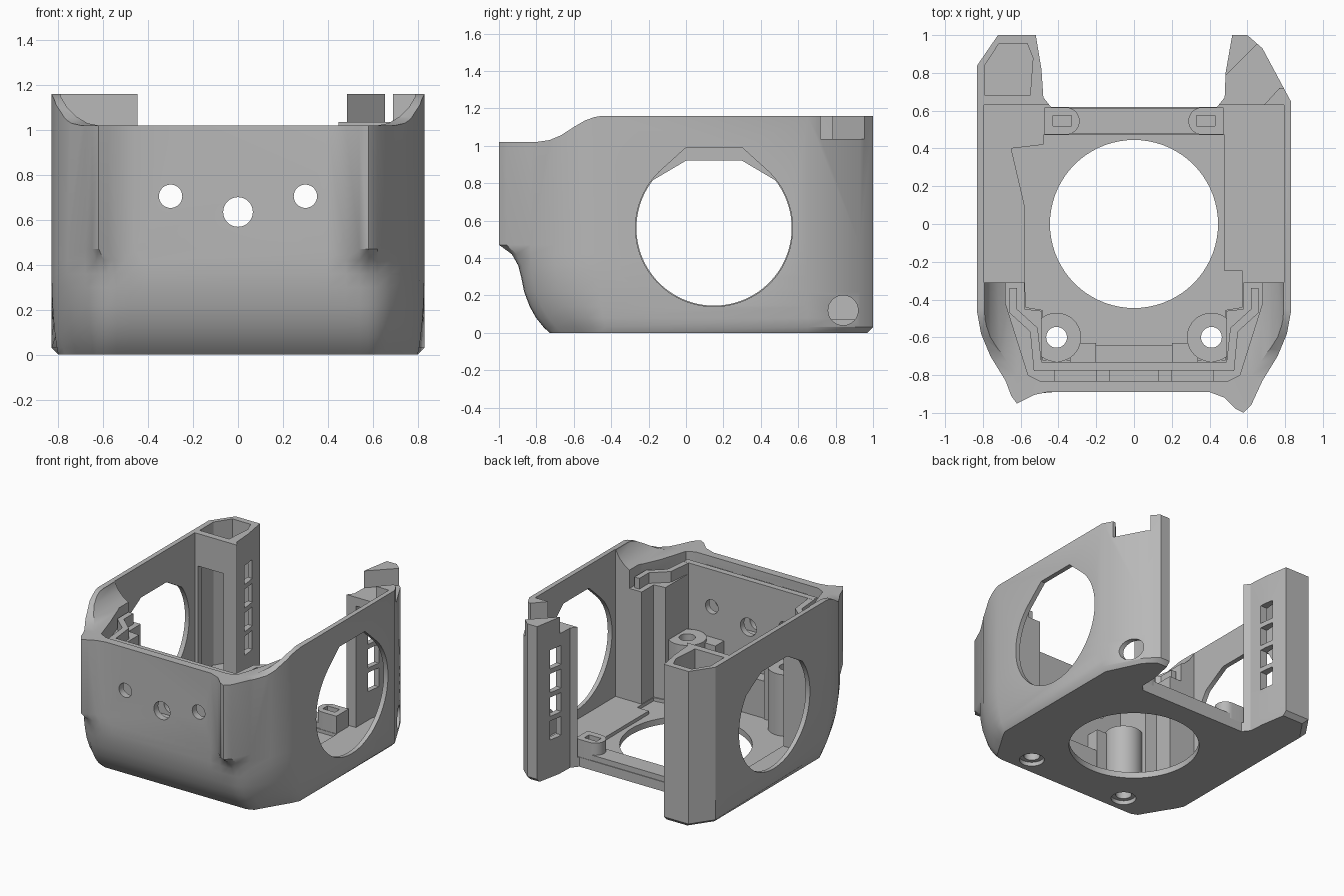
import bpy, bmesh, math

cube = bpy.data.objects.get("Cube")
if cube:
    bpy.data.objects.remove(cube, do_unlink=True)

grey = bpy.data.materials.new("plain_grey")
grey.use_nodes = True
GREY = (0.48, 0.48, 0.48, 1)
grey.diffuse_color = GREY
grey.node_tree.nodes["Principled BSDF"].inputs["Base Color"].default_value = GREY


def loft(name, rings):
    """Closed solid through rings of equal point count."""
    bm = bmesh.new()
    loops = [[bm.verts.new(p) for p in ring] for ring in rings]
    n = len(loops[0])
    for a, b in zip(loops, loops[1:]):
        for i in range(n):
            j = (i + 1) % n
            bm.faces.new((a[i], a[j], b[j], b[i]))
    bm.faces.new(loops[0][::-1])
    bm.faces.new(loops[-1])
    bmesh.ops.recalc_face_normals(bm, faces=bm.faces[:])
    mesh = bpy.data.meshes.new(name)
    bm.to_mesh(mesh)
    bm.free()
    mesh.materials.append(grey)
    ob = bpy.data.objects.new(name, mesh)
    bpy.context.collection.objects.link(ob)
    return ob


def prism(name, pts, axis, lo, hi):
    place = {"x": lambda a, b, h: (h, a, b),
             "y": lambda a, b, h: (a, h, b),
             "z": lambda a, b, h: (a, b, h)}[axis]
    return loft(name, [[place(a, b, h) for a, b in pts] for h in (lo, hi)])


def rect(a0, a1, b0, b1):
    return [(a0, b0), (a1, b0), (a1, b1), (a0, b1)]


def circle(a, b, r, n=48, start=0, sweep=360):
    m = n if sweep == 360 else n + 1
    return [(a + r * math.cos(math.radians(start + sweep * i / n)),
             b + r * math.sin(math.radians(start + sweep * i / n))) for i in range(m)]


def flip(pts):
    return [(-x, y) for x, y in pts]


def mirrored(half):
    return half + flip(half)[::-1]


def cut(target, pts, axis, lo, hi):
    cutter = prism("cutter", pts, axis, lo, hi)
    cutter.hide_render = True
    mod = target.modifiers.new("cut", "BOOLEAN")
    mod.operation = "DIFFERENCE"
    mod.solver = "EXACT"
    mod.object = cutter
    bpy.context.view_layer.objects.active = target
    bpy.ops.object.modifier_apply(modifier=mod.name)
    bpy.data.objects.remove(cutter, do_unlink=True)


def mix(a, b, t):
    return [(p[0] + (q[0] - p[0]) * t, p[1] + (q[1] - p[1]) * t) for p, q in zip(a, b)]


# Front corner outlines: with ridge, without ridge, and at the base
SIDE = [(.68, -.83), (.76, -.7), (.81, -.58), (.83, -.47)]
LEFT_RIDGE = [(.4, -.89), (.48, -.92), (.54, -.98), (.58, -1), (.62, -.96)] + SIDE
RIGHT_RIDGE = [(.46, -.89), (.53, -.905), (.58, -.93), (.62, -.95), (.65, -.91)] + SIDE
PLAIN = [(.4, -.89), (.48, -.89), (.54, -.89), (.58, -.885), (.62, -.87)] + SIDE
BASE = [(.4, -.73), (.48, -.73), (.54, -.73), (.58, -.73), (.63, -.71),
        (.66, -.66), (.72, -.56), (.77, -.48), (.8, -.42)]
# Rear outlines of the two posts
LEFT_REAR = [(.83, .65), (.68, .93), (.6, 1), (.52, 1), (.485, .8), (.48, .67), (.44, .62)]
RIGHT_REAR = [(.83, .84), (.72, 1), (.6, 1), (.52, 1), (.49, .82), (.48, .67), (.44, .62)]


def outline(z, ridge, base, inset):
    def front(top):
        return mix(mix(PLAIN, top, ridge), BASE, base)

    def rear(pts):
        return [(x - (.03 * inset if x > .7 else 0), y - (.03 * inset if y > .8 else 0)) for x, y in pts]
    pts = front(LEFT_RIDGE) + rear(LEFT_REAR)
    pts += flip(front(RIGHT_RIDGE) + rear(RIGHT_REAR))[::-1]
    return [(x, y, z) for x, y in pts]


# Main shell
shell = loft("shell", [outline(*r) for r in (
    (0, 0, 1, 1), (.03, 0, .8, 0), (.08, 0, .55, 0), (.14, 0, .34, 0), (.22, 0, .15, 0),
    (.3, 0, .05, 0), (.36, .08, 0, 0), (.42, .4, 0, 0), (.47, 1, 0, 0), (1.16, 1, 0, 0))])

# Sloped top of the front and scooped shoulders
cut(shell, [(-1.1, 1.02), (-.8, 1.02), (-.73, 1.03), (-.67, 1.055), (-.6, 1.1), (-.54, 1.135),
            (-.49, 1.153), (-.42, 1.165), (-.42, 1.3), (-1.1, 1.3)], "x", -1, 1)
cut(shell, mirrored([(.62, 1.02), (.67, 1.03), (.72, 1.06), (.76, 1.1), (.79, 1.15), (.795, 1.3)]),
    "y", -1.1, -.31)

# Interior: main bay, front bay, lid seat, floor recess
cut(shell, rect(-.795, .795, -.31, .63), "z", .07, 1.3)
cut(shell, mirrored([(.58, -.25), (.58, -.45), (.49, -.46), (.49, -.73)]), "z", .07, 1.3)
cut(shell, mirrored([(.68, -.25), (.68, -.42), (.56, -.8), (.5, -.83)]), "z", .9, 1.3)
cut(shell, [(-.48, .47), (-.48, .42), (-.65, .4), (-.58, .1), (-.575, -.44), (-.485, -.455),
            (-.485, -.72), (.485, -.72), (.485, -.455), (.575, -.44), (.575, -.25), (.48, -.25),
            (.48, .47)], "z", .045, .1)
for x0, x1 in ((-.42, -.2), (-.13, .13), (.2, .42)):
    cut(shell, rect(x0, x1, -.84, -.775), "z", .55, .95)

# Round openings in floor and side walls
cut(shell, circle(0, 0, .445, 72), "z", -.1, .3)
for side, top in ((1, .99), (-1, .92)):
    arc = circle(.15, .56, .42, 60, 130, 280)
    if side < 0:
        arc = circle(.15, .56, .415, 60, 142, 256)
    cut(shell, arc + [(.3, top), (0, top)], "x", *sorted((side * .72, side * .9)))

# Front round holes
for x, z, r in ((0, .635, .066), (-.3, .705, .052), (.3, .705, .052)):
    cut(shell, circle(x, z, r, 32), "y", -1.1, -.7)

# Left post: open hollow, notched top, round side hole
cut(shell, [(.525, .6), (.79, .6), (.79, .66), (.65, .91), (.59, .96), (.55, .96), (.525, .8)],
    "z", .07, .97)
cut(shell, [(.4, .7), (.7, 1), (.95, 1), (.95, .72), (.77, .72), (.69, .632), (.69, .6), (.4, .6)],
    "z", 1.035, 1.3)
cut(shell, circle(.84, .12, .08, 32), "x", .62, .95)

# Right post: pocket and front window
cut(shell, [(-.79, .68), (-.55, .68), (-.535, .88), (-.565, .955), (-.715, .955), (-.79, .84)],
    "z", .1, 1.3)
cut(shell, rect(-.77, -.56, .6, .7), "z", .15, .92)

# Ladder slots in both posts
for side in (1, -1):
    for i in range(4):
        z = .28 + i * .175
        cut(shell, rect(.77, .88, z, z + .14), "x", *sorted((side * .44, side * .57)))

# Lid ridge around the front bay
ridge_out = [(.66, -.34), (.66, -.47), (.55, -.57), (.53, -.78)]
ridge_in = [(.49, -.73), (.51, -.55), (.62, -.45), (.62, -.34)]
prism("lid_ridge_front", rect(-.53, .53, -.775, -.73), "z", .88, .98)
for side, label in ((1, "left"), (-1, "right")):
    pts = ridge_out + ridge_in
    prism("lid_ridge_" + label, pts if side > 0 else flip(pts), "z", .88, .979)

# Rear rail with two pocketed pads
prism("rear_rail", rect(-.46, .46, .48, .615), "z", .03, .11)
for side, label in ((1, "left"), (-1, "right")):
    pad = prism("rear_pad_" + label, circle(side * .36, .545, .072, 16, 90 if side > 0 else -90, 180)
                + rect(side * .47, side * .475, .473 if side > 0 else .617,
                       .617 if side > 0 else .473)[1:3], "z", .03, .2)
    cut(pad, rect(*sorted((side * .33, side * .43)), .52, .575), "z", .14, .3)

# Screw posts, with holes and countersinks through the floor
for side, label in ((1, "left"), (-1, "right")):
    x = side * .41
    cut(shell, circle(x, -.6, .055, 32), "z", -.1, .2)
    cut(shell, circle(x, -.6, .085, 32), "z", -.1, .03)
    post = prism("screw_post_" + label, circle(x, -.6, .13, 40), "z", .04, .5)
    cut(post, circle(x, -.6, .055, 32), "z", -.1, .7)
    cut(post, rect(*sorted((side * .5, side * .6)), -.8, -.4), "z", -.1, .7)
    prism("post_web_" + label, rect(*sorted((side * .2, side * .34)), -.735, -.63), "z", .04, .48)
prism("front_step", rect(-.21, .21, -.735, -.64), "z", .04, .32)

# Smooth the curved faces, keep edges crisp
bpy.ops.object.select_all(action="DESELECT")
for ob in bpy.context.scene.objects:
    if ob.type == "MESH":
        ob.select_set(True)
bpy.context.view_layer.objects.active = shell
bpy.ops.object.shade_smooth_by_angle(angle=math.radians(32))
